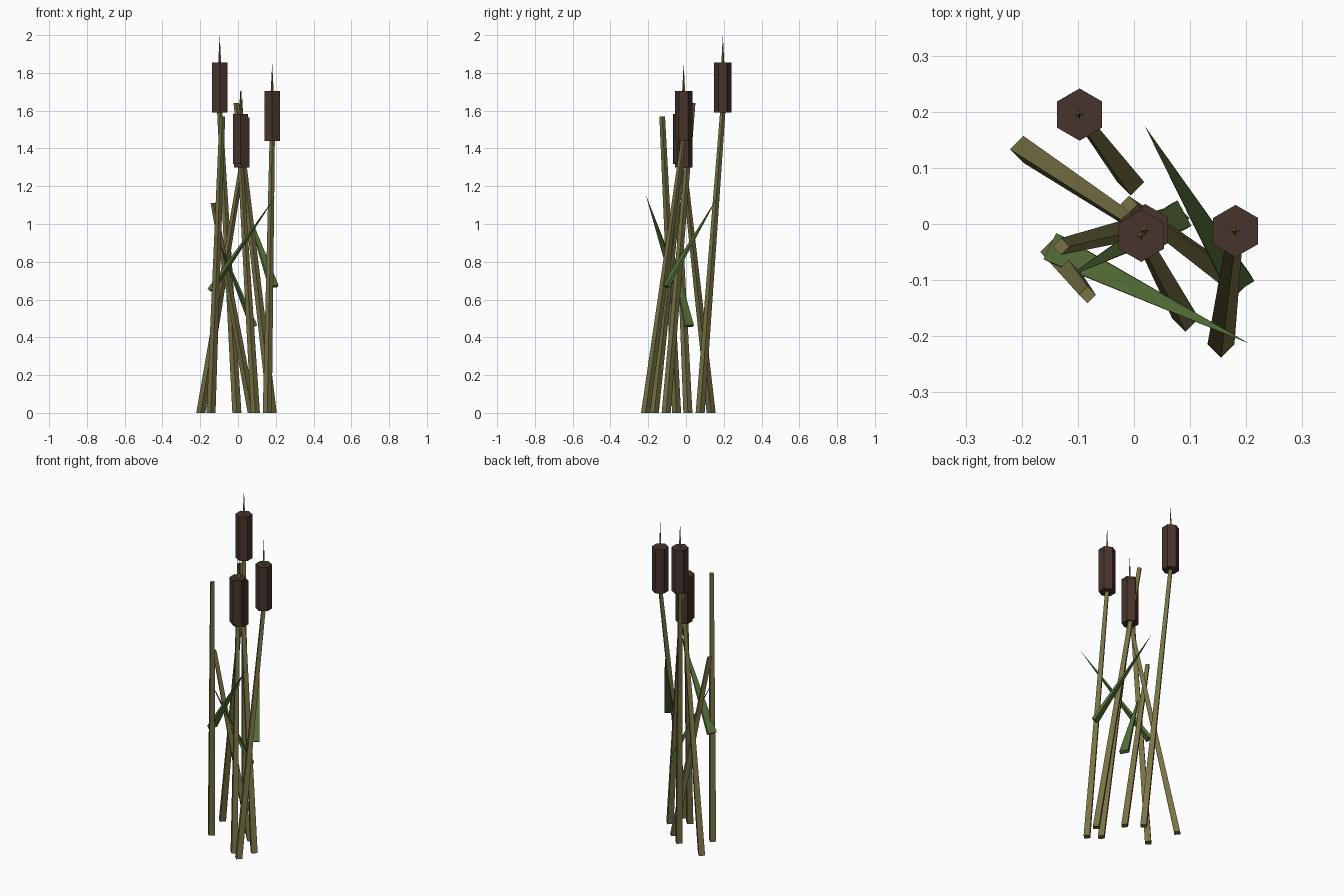
import bpy, bmesh, math
from mathutils import Vector

if "Cube" in bpy.data.objects:
    bpy.data.objects.remove(bpy.data.objects["Cube"])


def material(name, rgb):
    m = bpy.data.materials.new(name)
    m.diffuse_color = (*rgb, 1)
    m.use_nodes = True
    m.node_tree.nodes["Principled BSDF"].inputs["Base Color"].default_value = m.diffuse_color
    return m


STALK = material("stalk_olive", (0.19, 0.17, 0.06))
HEAD = material("head_brown", (0.062, 0.034, 0.025))
LEAF = material("leaf_green", (0.09, 0.16, 0.04))


def loft(name, rings, mat):
    """Skin closed rings of equal length; a one-point ring makes a tip."""
    bm = bmesh.new()
    loops = [[bm.verts.new(p) for p in ring] for ring in rings]
    for a, b in zip(loops, loops[1:]):
        n = len(a)
        for i in range(n):
            j = (i + 1) % n
            bm.faces.new((a[i], a[j], b[0]) if len(b) == 1 else (a[i], a[j], b[j], b[i]))
    for end in (loops[0], loops[-1]):
        if len(end) > 2:
            bm.faces.new(end)
    bmesh.ops.recalc_face_normals(bm, faces=bm.faces)
    mesh = bpy.data.meshes.new(name)
    bm.to_mesh(mesh)
    bm.free()
    mesh.materials.append(mat)
    obj = bpy.data.objects.new(name, mesh)
    bpy.context.collection.objects.link(obj)


def ring(center, radius, sides):
    c = Vector(center)
    angles = [math.pi / 2 + math.tau * i / sides for i in range(sides)]
    return [c + Vector((radius * math.cos(a), radius * math.sin(a), 0)) for a in angles]


def stalk(name, base, top, top_radius):
    loft(name, [ring((*base, 0), 0.024, 4), ring(top, top_radius, 4)], STALK)


# Cattails: stalk, six-sided seed head and thin spike
cattails = [  # base xy, head xy, head bottom z
    ((-0.006, 0.075), (-0.097, 0.195), 1.59),
    ((0.155, -0.214), (0.181, -0.0125), 1.44),
    ((-0.197, 0.133), (0.02, -0.011), 1.30),
    ((0.092, -0.168), (0.013, -0.021), 1.318),
]
for i, (base, (x, y), z) in enumerate(cattails, 1):
    stalk(f"cattail_stalk_{i}", base, (x, y, z + 0.01), 0.014)
    loft(f"seed_head_{i}", [ring((x, y, z), 0.0465, 6), ring((x, y, z + 0.265), 0.0465, 6)], HEAD)
    loft(f"spike_{i}", [ring((x, y, z + 0.26), 0.008, 4), [Vector((x, y, z + 0.41))]], STALK)

# Bare reeds
reeds = [
    ((0.181, -0.105), (-0.009, 0.035, 1.64)),
    ((-0.143, -0.05), (-0.083, -0.126, 1.57)),
    ((0.075, 0.01), (-0.13, -0.04, 1.11)),
]
for i, (base, top) in enumerate(reeds, 1):
    stalk(f"reed_{i}", base, top, 0.015)

# Flat tapering leaf blades, wide side level
leaves = [
    ((-0.143, -0.043, 0.65), (0.205, -0.213, 1.155)),
    ((0.188, -0.108, 0.67), (0.019, 0.175, 1.155)),
    ((0.082, 0.015, 0.46), (-0.12, -0.095, 0.95)),
]
for i, (base, tip) in enumerate(leaves, 1):
    base, tip = Vector(base), Vector(tip)
    along = (tip - base).normalized()
    side = along.cross(Vector((0, 0, 1))).normalized()
    up = side.cross(along)
    section = [base + side * u * 0.026 + up * v * 0.01
               for u, v in ((-1, -1), (1, -1), (1, 1), (-1, 1))]
    loft(f"leaf_{i}", [section, [tip]], LEAF)
